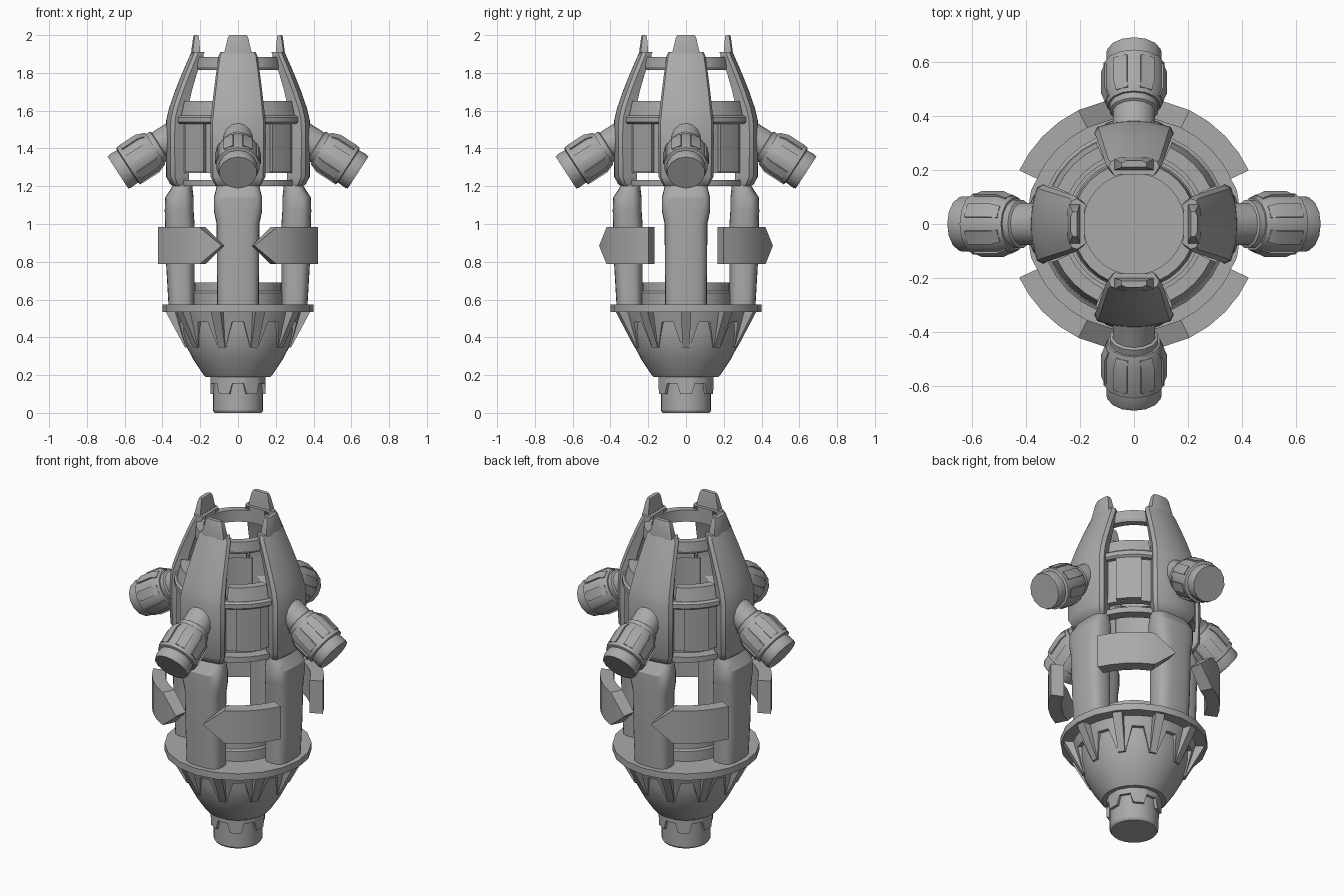
import bpy, bmesh
from math import sin, cos, radians, pi, copysign
from mathutils import Matrix, Vector

if "Cube" in bpy.data.objects:
    bpy.data.objects.remove(bpy.data.objects["Cube"])

grey = bpy.data.materials.new("plain grey")
grey.use_nodes = True
grey.diffuse_color = (0.4, 0.4, 0.4, 1)
grey.node_tree.nodes["Principled BSDF"].inputs["Base Color"].default_value = (0.4, 0.4, 0.4, 1)

made = []


def polar(r, degrees, z):
    return Vector((r * cos(radians(degrees)), r * sin(radians(degrees)), z))


def loft(name, sections, ring=False, closed=True, matrix=None):
    """Skin a row of equal-length sections; cap the ends unless it is a ring."""
    bm = bmesh.new()
    rows = [[bm.verts.new(p) for p in s] for s in sections]
    n = len(rows[0])
    pairs = list(zip(rows, rows[1:])) + ([(rows[-1], rows[0])] if ring else [])
    for a, b in pairs:
        for i in range(n if closed else n - 1):
            j = (i + 1) % n
            bm.faces.new((a[i], a[j], b[j], b[i]))
    if not ring:
        bm.faces.new(rows[0])
        bm.faces.new(rows[-1])
    bmesh.ops.remove_doubles(bm, verts=bm.verts, dist=1e-5)
    bmesh.ops.recalc_face_normals(bm, faces=bm.faces)
    if matrix:
        bm.transform(matrix)
    mesh = bpy.data.meshes.new(name)
    bm.to_mesh(mesh)
    bm.free()
    mesh.materials.append(grey)
    obj = bpy.data.objects.new(name, mesh)
    bpy.context.collection.objects.link(obj)
    made.append(obj)
    return obj


def lathe(name, profile, segs, closed=False, matrix=None):
    return loft(name, [[polar(r, 360 * k / segs, z) for r, z in profile] for k in range(segs)],
                ring=True, closed=closed, matrix=matrix)


def sector(name, profile, start, end, segs, matrix=None):
    step = (end - start) / segs
    return loft(name, [[polar(r, start + step * k, z) for r, z in profile]
                       for k in range(segs + 1)], matrix=matrix)


def box_profile(r0, r1, z0, z1):
    return [(r0, z0), (r1, z0), (r1, z1), (r0, z1)]


def repeat(obj, count=4):
    for k in range(1, count):
        copy = obj.copy()
        copy.rotation_euler.z = 2 * pi * k / count
        bpy.context.collection.objects.link(copy)
        made.append(copy)


def toothed_skirt(name, count, top, low, high, thick, low_part, high_part):
    """Conical band whose lower edge alternates between tooth tips and notches."""
    pitch = 360 / count
    sections = []
    for k in range(count):
        for part, edge in ((-low_part, low), (low_part, low), (high_part, high), (1 - high_part, high)):
            a = (k + part) * pitch
            sections.append([polar(top[0], a, top[1]), polar(edge[0], a, edge[1]),
                             polar(edge[0] - thick, a, edge[1]), polar(top[0] - thick, a, top[1])])
    loft(name, sections, ring=True)


# Foot pipe with toothed collar
lathe("foot_pipe", [(0, 0), (.125, 0), (.133, .012), (.133, .2), (0, .2)], 24)
toothed_skirt("foot_collar", 6, (.15, .2), (.15, .1), (.15, .155), .03, .2, .3)

# Bowl and the flange on top of it
lathe("bowl", [(0, .19), (.172, .19), (.185, .205), (.235, .28), (.272, .35), (.292, .43),
               (.3, .54), (0, .54)], 40)
lathe("flange", [(0, .535), (.4, .535), (.4, .575), (0, .575)], 20)
lathe("flange_plug", [(0, .57), (.24, .57), (.24, .635), (.232, .645), (.232, .69), (0, .69)], 32)

# Jagged skirt and gussets under the flange
toothed_skirt("bowl_skirt", 10, (.335, .54), (.277, .345), (.318, .48), .04, .12, .34)
gusset = loft("gusset", [[(.26, s * .027, .54), (.385, s * .027, .54),
                          (.28, s * .018, .345), (.25, s * .018, .345)] for s in (-1, 1)])
repeat(gusset, 10)


# Rounded lower columns
def rounded_section(z, w, r0, r1, n=24):
    pts = []
    for k in range(n):
        c, s = cos(2 * pi * k / n), sin(2 * pi * k / n)
        pts.append(((r0 + r1) / 2 + copysign(abs(c) ** .65, c) * (r1 - r0) / 2,
                    copysign(abs(s) ** .65, s) * w, z))
    return pts


column = loft("lower_column", [rounded_section(*row) for row in (
    (.57, .11, .23, .368), (.78, .112, .23, .38), (1.0, .113, .23, .386),
    (1.07, .128, .235, .388), (1.14, .128, .235, .386), (1.18, .118, .24, .36),
    (1.22, .11, .24, .335))])
repeat(column)

# Curved pointed plates, mirrored about both planes
for sx in (1, -1):
    for sy in (1, -1):
        rows = []
        for a, half in ((25, .098), (34, .098), (44, .098), (54, .098), (64, .098), (79, .002)):
            rows.append([(p.x * sx, p.y * sy, p.z) for p in
                         (polar(r, a, .885 + h) for r, h in
                          ((.395, -half), (.468, -half), (.468, half), (.395, half)))])
        loft("pointed_plate", rows)


# Tall upper shells
def shell_section(z, w, radius, thick, n=8):
    span = w / radius
    angles = [span * (2 * k / n - 1) for k in range(n + 1)]
    edge = radius - .02
    outer = [(edge * cos(span), -w * .99, z)]
    outer += [(radius * cos(a * .93), radius * sin(a * .93), z) for a in angles]
    outer += [(edge * cos(span), w * .99, z)]
    inner = radius - thick
    return outer + [(inner * cos(a), inner * sin(a), z) for a in reversed(angles)]


shell = loft("upper_shell", [shell_section(*row) for row in (
    (1.2, .115, .345, .07), (1.215, .128, .362, .085), (1.25, .146, .38, .1),
    (1.45, .149, .383, .1), (1.55, .147, .38, .095), (1.61, .14, .366, .08),
    (1.7, .13, .335, .07), (1.8, .117, .295, .06), (1.89, .104, .256, .055),
    (1.91, .094, .246, .055))])
repeat(shell)

# Tabs on top of the shells
tab = loft("top_tab", [[(r0, -w, z), (r1 - .008, -w, z), (r1, -w * .6, z), (r1, w * .6, z),
                        (r1 - .008, w, z), (r0, w, z)] for z, w, r0, r1 in (
    (1.86, .075, .195, .25), (1.91, .072, .2, .248), (1.985, .054, .206, .238), (2.0, .046, .21, .234))])
repeat(tab)
tab_rib = loft("tab_inner_rib", [[(.182, -.05, z), (.21, -.05, z), (.21, .05, z), (.182, .05, z)]
                                 for z in (1.82, 1.91)])
repeat(tab_rib)

# Rings tying the shells together
lathe("top_ring", [(.187, 1.815), (.228, 1.815), (.235, 1.83), (.228, 1.885), (.187, 1.885)], 32, closed=True)
lathe("lower_ring", box_profile(.25, .31, 1.2, 1.232), 32, closed=True)

# Stepped panels between the shells
for name, profile, half, segs in (
        ("panel_backing", box_profile(.275, .312, 1.27, 1.56), 26, 5),
        ("panel_face", box_profile(.3, .335, 1.275, 1.535), 12, 2),
        ("panel_lip", [(.28, 1.53), (.335, 1.53), (.347, 1.54), (.347, 1.565), (.335, 1.575), (.28, 1.575)], 22, 4),
        ("panel_cap", [(.265, 1.56), (.335, 1.56), (.325, 1.6), (.313, 1.65), (.265, 1.65)], 20, 4)):
    repeat(sector(name, profile, 45 - half, 45 + half, segs))

# Downward-tilted side nozzles
tilt = Matrix.Translation((.3, 0, 1.49)) @ Matrix.Rotation(radians(123), 4, 'Y')
nozzle = lathe("nozzle", [(0, 0), (.08, 0), (.08, .135), (.09, .14), (.09, .165), (.098, .165),
                          (.116, .21), (.116, .335), (.102, .34), (.105, .385), (.1, .4), (0, .4)],
               14, matrix=tilt)
repeat(nozzle)
for k in range(7):
    a = k * 360 / 7
    pad = sector("nozzle_pad", [(.095, .18), (.107, .18), (.121, .215), (.121, .315), (.095, .315)],
                 a - 13, a + 13, 1, matrix=tilt)
    repeat(pad)

# Smooth shading with sharp edges kept
bpy.ops.object.select_all(action='DESELECT')
for obj in made:
    obj.select_set(True)
bpy.context.view_layer.objects.active = made[0]
bpy.ops.object.shade_smooth_by_angle(angle=radians(30))
